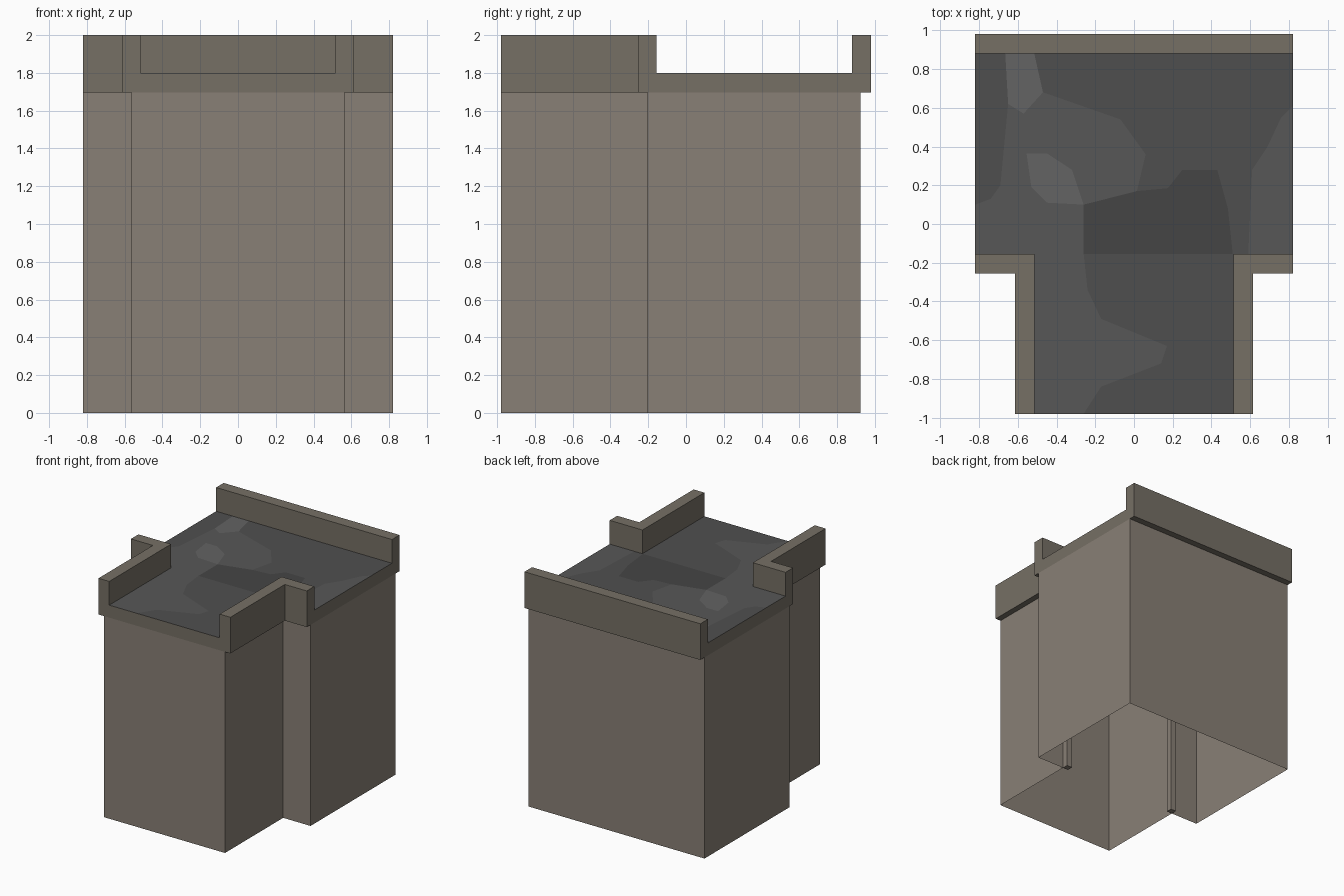
import bpy, bmesh
from mathutils import Vector
from mathutils.geometry import delaunay_2d_cdt

if "Cube" in bpy.data.objects:
    bpy.data.objects.remove(bpy.data.objects["Cube"])


def material(name, r, g, b):
    m = bpy.data.materials.new(name)
    m.diffuse_color = (r, g, b, 1)
    m.use_nodes = True
    m.node_tree.nodes["Principled BSDF"].inputs["Base Color"].default_value = m.diffuse_color
    return m


def add_object(name, verts, faces, mats, recalc=True):
    mesh = bpy.data.meshes.new(name)
    mesh.from_pydata(verts, [], faces)
    for m in mats:
        mesh.materials.append(m)
    if recalc:
        bm = bmesh.new()
        bm.from_mesh(mesh)
        bmesh.ops.recalc_face_normals(bm, faces=bm.faces)
        bm.to_mesh(mesh)
        bm.free()
    obj = bpy.data.objects.new(name, mesh)
    bpy.context.collection.objects.link(obj)
    return obj


def prism(name, outline, z0, z1, mat, caps=True, mirror=False):
    n = len(outline)
    verts = [(x, y, z) for z in (z0, z1) for x, y in outline]
    faces = [(i, (i + 1) % n, n + (i + 1) % n, n + i) for i in range(n)]
    if caps:
        faces += [tuple(reversed(range(n))), tuple(range(n, 2 * n))]
    obj = add_object(name, verts, faces, [mat], recalc=caps)
    if mirror:
        obj.modifiers.new("Mirror", 'MIRROR').use_mirror_merge = False
    return obj


def rect(x0, x1, y0, y1):
    return [(x0, y0), (x1, y0), (x1, y1), (x0, y1)]


def t_outline(narrow, step):
    half = [(narrow, -FRONT), (narrow, step), (W, step)]
    return half


# Main dimensions
W, FRONT, BACK = 0.82, 0.98, 0.98
WALL_TOP, ROOF, TOP = 1.695, 1.8, 2.0
stone = material("stone", 0.25, 0.216, 0.18)
trim = material("trim", 0.18, 0.16, 0.13)

# Open-bottomed T-shaped walls
half = [(0.565, -FRONT), (0.565, -0.205), (W, -0.205), (W, 0.925)]
prism("walls", half + [(-x, y) for x, y in reversed(half)], 0, WALL_TOP, stone, caps=False)

# Slim posts inside the two re-entrant corners
prism("corner_post", rect(0.515, 0.565, -0.205, -0.155), 0, WALL_TOP, stone, mirror=True)

# Parapets: L-shaped pair at the sides, straight one at the back
prism("side_parapet", [(0.515, -FRONT), (0.615, -FRONT), (0.615, -0.255), (W, -0.255),
                       (W, -0.155), (0.515, -0.155)], WALL_TOP, TOP, trim, mirror=True)
prism("back_parapet", rect(-W, W, 0.88, BACK), WALL_TOP, TOP, trim)

# Exposed roof edges where there is no parapet
add_object("front_fascia", [(-0.515, -FRONT, WALL_TOP), (0.515, -FRONT, WALL_TOP),
                            (0.515, -FRONT, ROOF), (-0.515, -FRONT, ROOF)],
           [(0, 1, 2, 3)], [trim], recalc=False)
side = add_object("side_fascia", [(W, -0.155, WALL_TOP), (W, 0.88, WALL_TOP),
                                  (W, 0.88, ROOF), (W, -0.155, ROOF)],
                  [(0, 1, 2, 3)], [trim], recalc=False)
side.modifiers.new("Mirror", 'MIRROR')

# Flat roof, split into worn patches of different greys
base, worn = material("roof", .078, .078, .078), material("roof_worn", .095, .095, .095)
dark, pale = material("roof_dark", .06, .06, .06), material("roof_pale", .125, .125, .125)
half = [(0.515, -FRONT), (0.515, -0.155), (W, -0.155), (W, 0.88)]
patches = [
    (0, half + [(-x, y) for x, y in reversed(half)]),
    (1, [(-.82, -.155), (-.515, -.155), (-.26, -.155), (-.26, .1), (-.45, .11), (-.53, .19),
         (-.57, .57), (-.65, .62), (-.69, .2), (-.74, .13), (-.82, .1)]),
    (1, [(.82, -.155), (.82, .61), (.76, .55), (.69, .4), (.61, .28), (.59, -.155)]),
    (1, [(-.26, -.98), (-.17, -.84), (.14, -.72), (.17, -.63), (-.17, -.49), (-.24, -.34),
         (-.26, -.155), (-.515, -.155), (-.515, -.98)]),
    (1, [(-.47, .68), (-.07, .54), (.06, .36), (.015, .17), (-.26, .1), (-.32, .28),
         (-.45, .365), (-.555, .365), (-.57, .57)]),
    (2, [(-.26, -.155), (.51, -.155), (.485, .08), (.43, .28), (.25, .28), (.175, .185),
         (.015, .17), (-.26, .1)]),
    (3, [(-.555, .365), (-.53, .19), (-.45, .11), (-.26, .1), (-.32, .28), (-.45, .365)]),
    (3, [(-.665, .88), (-.65, .62), (-.57, .57), (-.47, .68), (-.515, .88)]),
]
points, loops = [], []
for _, outline in patches:
    if sum(a[0] * b[1] - b[0] * a[1] for a, b in zip(outline, outline[1:] + outline[:1])) < 0:
        outline = outline[::-1]
    loops.append(list(range(len(points), len(points) + len(outline))))
    points += [Vector(p) for p in outline]
verts, _, faces, _, _, source = delaunay_2d_cdt(points, [], loops, 1, 1e-4)
keep = [(f, max(s)) for f, s in zip(faces, source) if s and 0 in s]
roof = add_object("roof", [(v.x, v.y, ROOF) for v in verts], [f for f, _ in keep],
                  [base, worn, dark, pale], recalc=False)
for poly, (_, s) in zip(roof.data.polygons, keep):
    poly.material_index = patches[s][0]
